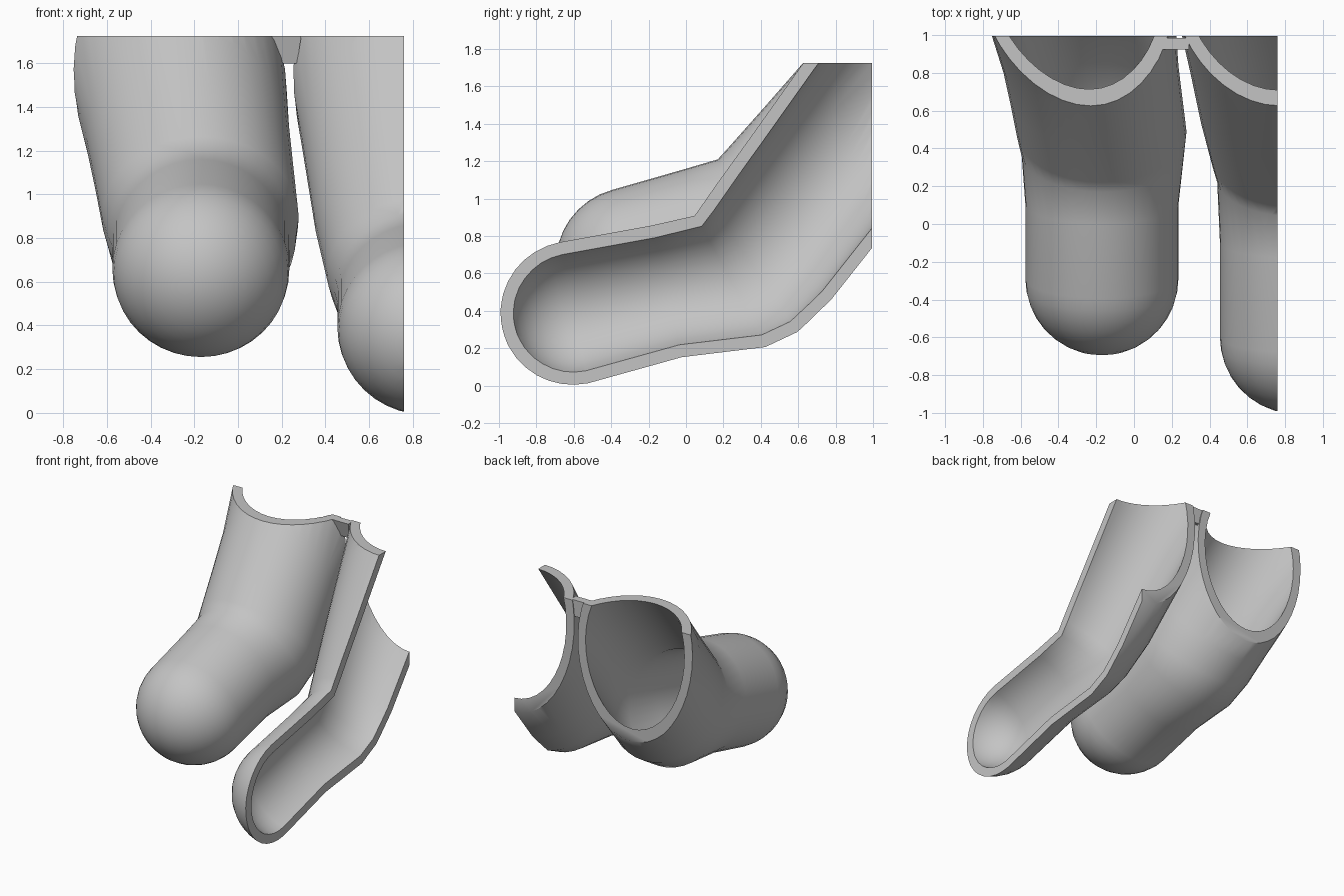
import bpy, bmesh, math
from mathutils import Vector

if "Cube" in bpy.data.objects:
    bpy.data.objects.remove(bpy.data.objects["Cube"])

SIDES = 40
DOME = 9
WALL = 0.066

# One plain grey for the whole shell
grey = bpy.data.materials.new("plain_grey")
grey.use_nodes = True
colour = (0.55, 0.55, 0.55, 1)
grey.diffuse_color = colour
grey.node_tree.nodes["Principled BSDF"].inputs["Base Color"].default_value = colour


def make_object(name, bm):
    bmesh.ops.recalc_face_normals(bm, faces=bm.faces)
    mesh = bpy.data.meshes.new(name)
    bm.to_mesh(mesh)
    bm.free()
    mesh.materials.append(grey)
    obj = bpy.data.objects.new(name, mesh)
    bpy.context.collection.objects.link(obj)
    return obj


def make_box(name, low, high):
    bm = bmesh.new()
    bmesh.ops.create_cube(bm, size=1)
    low, high = Vector(low), Vector(high)
    for v in bm.verts:
        v.co = (low + high) / 2 + v.co * (high - low)
    return make_object(name, bm)


def add_ring(bm, centre, up, half_width):
    ring = []
    for i in range(SIDES):
        a = math.tau * i / SIDES
        ring.append(bm.verts.new(centre + Vector((half_width * math.cos(a), 0, 0)) + up * math.sin(a)))
    return ring


def bent_tube(name, stations):
    """Round-ended tube; a station is top (y, z), bottom (y, z), x, half width."""
    bm = bmesh.new()
    sections = []
    for top, bottom, x, width in stations:
        t, b = Vector((x, *top)), Vector((x, *bottom))
        sections.append(((t + b) / 2, (t - b) / 2, width))

    # Rounded tip
    start, up, width = sections[0]
    along = Vector((0, up.z, -up.y)).normalized()
    pole = bm.verts.new(start - along * width)
    rings = []
    for k in range(1, DOME):
        a = math.pi / 2 * k / DOME
        rings.append(add_ring(bm, start - along * width * math.cos(a),
                              up * math.sin(a), width * math.sin(a)))
    # Tube body
    rings += [add_ring(bm, *s) for s in sections]

    for i in range(SIDES):
        j = (i + 1) % SIDES
        bm.faces.new((pole, rings[0][i], rings[0][j]))
        for r, s in zip(rings, rings[1:]):
            bm.faces.new((r[i], s[i], s[j], r[j]))
    obj = make_object(name, bm)
    solid = obj.modifiers.new("wall", "SOLIDIFY")
    solid.thickness = WALL
    solid.offset = -1
    return obj


right_finger = bent_tube("right_finger_shell", [
    ((-0.394, 1.047), (-0.186, 0.268), -0.17, 0.405),
    ((0.00, 1.16), (0.20, 0.365), -0.17, 0.405),
    ((0.17, 1.21), (0.57, 0.405), -0.165, 0.43),
    ((0.22, 1.265), (0.76, 0.52), -0.172, 0.45),
    ((0.42, 1.49), (0.90, 0.67), -0.20, 0.457),
    ((0.63, 1.73), (1.03, 0.81), -0.23, 0.466),
    ((0.99, 2.14), (1.50, 1.38), -0.31, 0.515),
])

left_finger = bent_tube("left_finger_shell", [
    ((-0.68, 0.78), (-0.52, 0.0), 0.86, 0.405),
    ((-0.18, 0.87), (-0.02, 0.14), 0.86, 0.405),
    ((0.04, 0.92), (0.43, 0.195), 0.86, 0.42),
    ((0.09, 0.985), (0.60, 0.28), 0.84, 0.43),
    ((0.35, 1.34), (0.78, 0.46), 0.80, 0.45),
    ((0.63, 1.73), (1.03, 0.78), 0.77, 0.477),
    ((0.99, 2.21), (1.50, 1.38), 0.74, 0.54),
])

# Trim both shells flat at the left side, back and top
trim = make_box("trim_block", (-2, -2, -1), (0.76, 0.995, 1.725))
for obj in (right_finger, left_finger):
    cut = obj.modifiers.new("trim", "BOOLEAN")
    cut.operation = "INTERSECT"
    cut.solver = "EXACT"
    cut.object = trim
    bpy.context.view_layer.update()
    graph = bpy.context.evaluated_depsgraph_get()
    mesh = bpy.data.meshes.new_from_object(obj.evaluated_get(graph))
    obj.modifiers.clear()
    obj.data = mesh
    mesh.materials.clear()
    mesh.materials.append(grey)
bpy.data.objects.remove(trim)

# Small web joining the two shells at the top, tapering downwards
web = make_box("joining_web", (0.13, 0.925, 1.60), (0.29, 0.985, 1.725))
for v in web.data.vertices:
    if v.co.z < 1.65:
        v.co.x = 0.21 + (v.co.x - 0.21) * 0.75
        v.co.y = max(v.co.y, 0.96)

# Smooth walls with crisp trimmed edges
bpy.ops.object.select_all(action="DESELECT")
for obj in (right_finger, left_finger):
    obj.select_set(True)
bpy.context.view_layer.objects.active = right_finger
bpy.ops.object.shade_smooth_by_angle(angle=math.radians(45))
